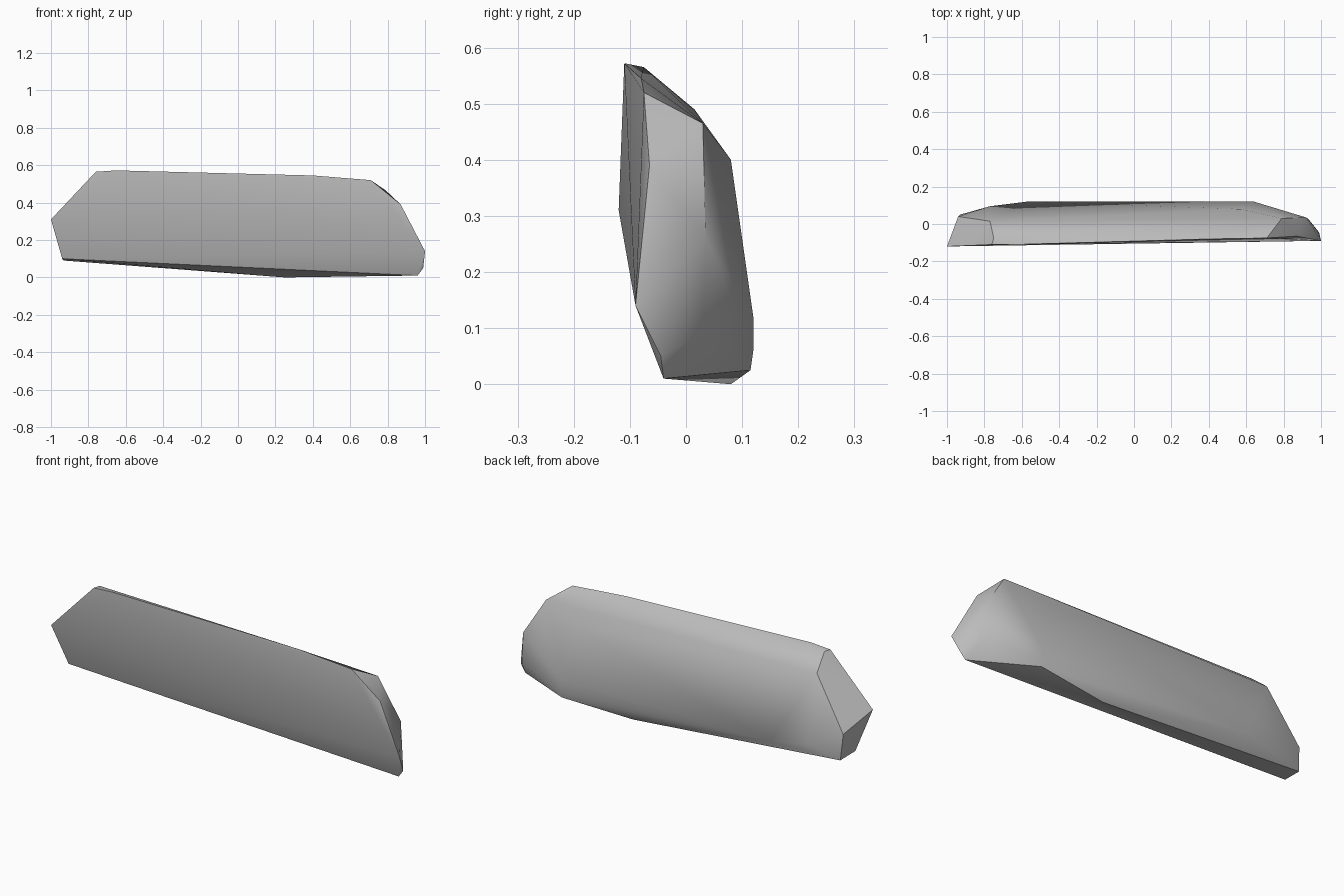
import bpy
import bmesh
import math

# Remove the default cube only
default_cube = bpy.data.objects.get("Cube")
if default_cube:
    bpy.data.objects.remove(default_cube, do_unlink=True)


def make_material(name, colour):
    material = bpy.data.materials.new(name)
    material.use_nodes = True
    material.diffuse_color = colour
    shader = next(n for n in material.node_tree.nodes if n.type == "BSDF_PRINCIPLED")
    shader.inputs["Base Color"].default_value = colour
    return material


def make_hull(name, corner_groups, material):
    """Wrap a chiselled solid tightly around groups of corner points."""
    mesh = bpy.data.meshes.new(name)
    bm = bmesh.new()
    for group in corner_groups:
        for corner in group:
            bm.verts.new(corner)
    result = bmesh.ops.convex_hull(bm, input=list(bm.verts))
    # Drop any corner that ended up inside the solid
    loose = [v for v in bm.verts if not v.link_faces]
    bmesh.ops.delete(bm, geom=loose, context="VERTS")
    # Merge triangles that lie in one chiselled plane
    bmesh.ops.dissolve_limit(bm, angle_limit=math.radians(1),
                             verts=list(bm.verts), edges=list(bm.edges))
    bmesh.ops.recalc_face_normals(bm, faces=list(bm.faces))
    bm.to_mesh(mesh)
    bm.free()
    mesh.materials.append(material)
    hull = bpy.data.objects.new(name, mesh)
    bpy.context.collection.objects.link(hull)
    return hull


# Pointed end of the slab
pointed_end = [(-1, -.12, .31), (-.94, -.06, .1), (-.93, .05, .09), (-.94, .04, .225)]

# Top edge, from the pointed end to the rounded end
top_edge = [(-.76, -.11, .565), (-.65, -.11, .572), (-.75, -.075, .565),
            (-.77, .015, .49), (.4, -.08, .545), (.71, -.075, .52)]

# Rounded end, from its shoulder down to its foot
rounded_end = [(.79, .03, .465), (.87, -.065, .39), (.92, .035, .26), (1, -.09, .14),
               (.93, .03, .09), (.99, -.045, .05), (.96, -.04, .01)]

# Bulging back and the underside
back = [(.57, .08, .4), (-.77, .095, .15), (-.57, .12, .12),
        (.64, .12, .12), (.64, .12, .06)]
underside = [(.64, .115, .025), (.25, .08, 0)]

stone = make_material("stone grey", (.5, .5, .5, 1))
slab = make_hull("rock_slab", [pointed_end, top_edge, rounded_end, back, underside], stone)

# Soften gentle facets and keep the strong edges crisp
bpy.ops.object.select_all(action="DESELECT")
slab.select_set(True)
bpy.context.view_layer.objects.active = slab
bpy.ops.object.shade_smooth_by_angle(angle=math.radians(35))
